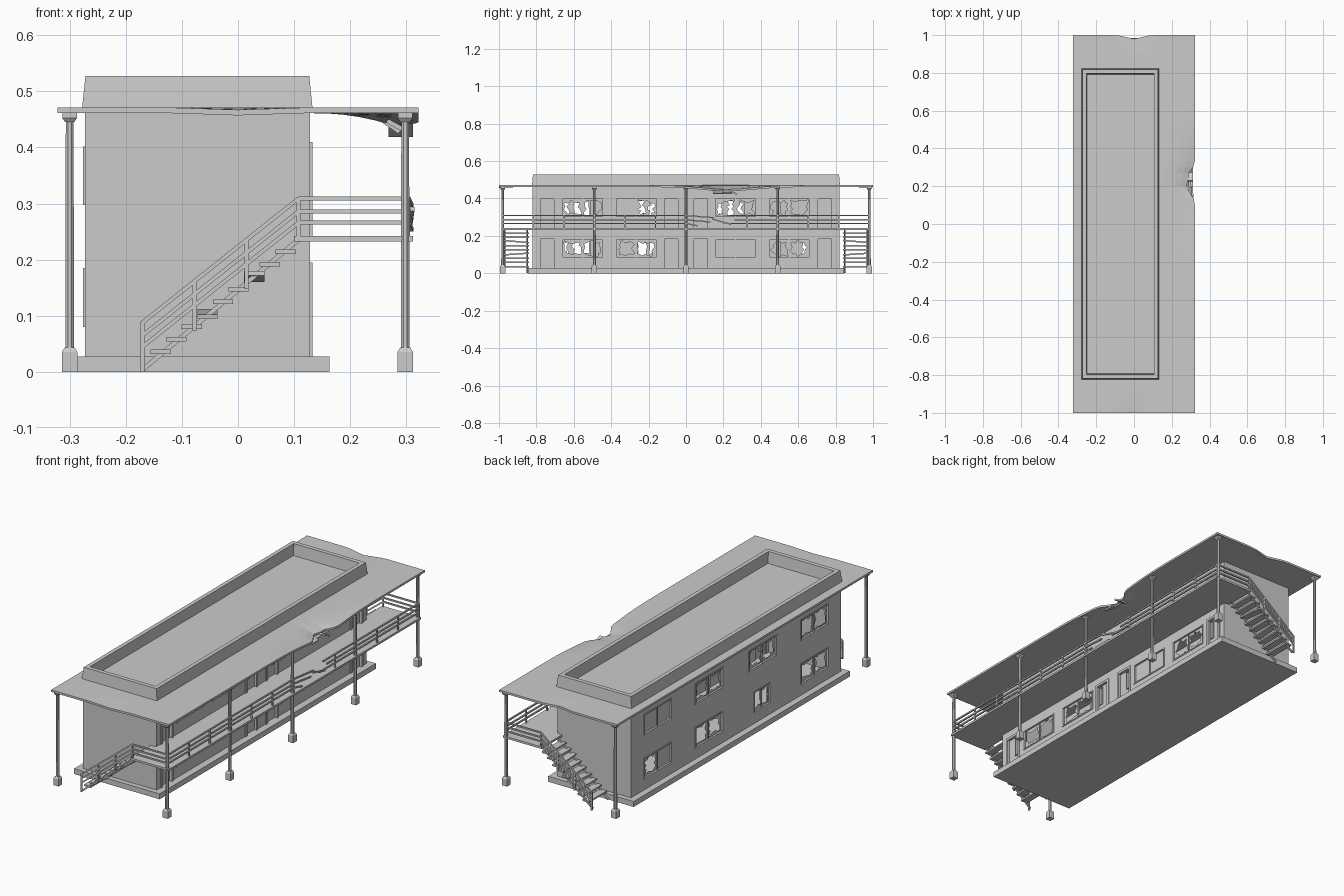
import bpy, bmesh, math, random
from mathutils import Matrix, Vector

if "Cube" in bpy.data.objects:
    bpy.data.objects.remove(bpy.data.objects["Cube"])

random.seed(4)

def finish(bm, name):
    bmesh.ops.recalc_face_normals(bm, faces=bm.faces)
    me = bpy.data.meshes.new(name)
    bm.to_mesh(me)
    bm.free()
    ob = bpy.data.objects.new(name, me)
    bpy.context.collection.objects.link(ob)
    return ob

def box(bm, lo, hi, rot=None):
    lo, hi = Vector(lo), Vector(hi)
    m = Matrix.Translation((lo + hi) / 2)
    if rot:
        m = m @ Matrix.Rotation(rot[0], 4, rot[1])
    m = m @ Matrix.Diagonal((*(hi - lo), 1))
    bmesh.ops.create_cube(bm, size=1, matrix=m)

def bar(bm, p, q, w=0.007):
    p, q = Vector(p), Vector(q)
    m = Matrix.Translation((p + q) / 2) @ (q - p).to_track_quat('Z', 'Y').to_matrix().to_4x4()
    bmesh.ops.create_cube(bm, size=1, matrix=m @ Matrix.Diagonal((w, w, (q - p).length, 1)))

def cone(bm, x, y, z0, z1, r0, r1, n):
    m = Matrix.Translation((x, y, (z0 + z1) / 2)) @ Matrix.Rotation(math.pi / n, 4, 'Z')
    bmesh.ops.create_cone(bm, cap_ends=True, segments=n, radius1=r0, radius2=r1, depth=z1 - z0, matrix=m)

# Foundation slab
bm = bmesh.new()
box(bm, (-0.305, -0.845, 0), (0.163, 0.845, 0.027))
finish(bm, "foundation")

# Long walls with openings (y0, y1, z0, z1)
def long_wall(name, x0, x1, holes):
    bm = bmesh.new()
    ys = sorted({-0.82, 0.82, *[v for h in holes for v in h[:2]]})
    zs = sorted({0.027, 0.465, *[v for h in holes for v in h[2:]]})
    for a, b in zip(ys, ys[1:]):
        for c, d in zip(zs, zs[1:]):
            if not any(h[0] < (a + b) / 2 < h[1] and h[2] < (c + d) / 2 < h[3] for h in holes):
                bm.faces.new([bm.verts.new((x0, y, z)) for y, z in ((a, c), (b, c), (b, d), (a, d))])
    bmesh.ops.remove_doubles(bm, verts=bm.verts, dist=1e-5)
    r = bmesh.ops.extrude_face_region(bm, geom=bm.faces[:] , use_keep_orig=True)
    bmesh.ops.translate(bm, verts=[g for g in r["geom"] if isinstance(g, bmesh.types.BMVert)], vec=(x1 - x0, 0, 0))
    finish(bm, name)

LEVELS = ((0.08, 0.185), (0.297, 0.402))
front_windows = [(y - 0.112, y + 0.112, *l) for l in LEVELS for y in (-0.552, -0.265, 0.265, 0.552)]
doors = [(y - 0.04, y + 0.04, z, z + 0.16) for z in (0.027, 0.242) for y in (-0.742, -0.08, 0.08, 0.742)]
back_windows = [(y - 0.11, y + 0.11, *l) for l in LEVELS for y in (-0.615, -0.21, 0.21, 0.61)]
back_windows[1] = (-0.27, -0.14, *LEVELS[0])
long_wall("balcony_side_wall", 0.128, 0.108, front_windows + doors)
long_wall("rear_wall", -0.273, -0.253, back_windows)
bm = bmesh.new()
for s in (-1, 1):
    box(bm, (-0.273, min(s * 0.80, s * 0.82), 0.027), (0.128, max(s * 0.80, s * 0.82), 0.465))
finish(bm, "end_walls")

# Window frames and broken glass
frames, glass = bmesh.new(), bmesh.new()

def surround(bm, h, x0, x1, w, sill=True):
    y0, y1, z0, z1 = h
    box(bm, (x0, y0, z0), (x1, y0 + w, z1))
    box(bm, (x0, y1 - w, z0), (x1, y1, z1))
    box(bm, (x0, y0 + w, z1 - w), (x1, y1 - w, z1))
    if sill:
        box(bm, (x0, y0 + w, z0), (x1, y1 - w, z0 + w))

def pane(x, y0, y1, z0, z1, whole):
    cy, cz, n = (y0 + y1) / 2, (z0 + z1) / 2, 5
    cs = [(y0, z0), (y1, z0), (y1, z1), (y0, z1)]
    rim = [(a[0] + (b[0] - a[0]) * i / n, a[1] + (b[1] - a[1]) * i / n)
           for a, b in zip(cs, cs[1:] + cs[:1]) for i in range(n)]
    out = [glass.verts.new((x, *p)) for p in rim]
    if whole:
        glass.faces.new(out)
        return
    inn = []
    for y, z in rim:
        f = random.uniform(0.5, 0.92)
        inn.append(glass.verts.new((x, cy + (y - cy) * f, cz + (z - cz) * f)))
    for i in range(len(out)):
        j = (i + 1) % len(out)
        glass.faces.new((out[i], out[j], inn[j], inn[i]))

for wins, xa, xb, intact in ((front_windows, 0.112, 0.131, {(2, 0), (2, 1), (5, 0)}),
                             (back_windows, -0.276, -0.257, {(7, 0), (7, 1), (3, 0)})):
    for i, h in enumerate(wins):
        y0, y1, z0, z1 = h
        surround(frames, h, xa, xb, 0.006)
        xm, ym = (xa + xb) / 2, (y0 + y1) / 2
        box(frames, (xm - 0.004, ym - 0.003, z0), (xm + 0.004, ym + 0.003, z1))
        pane(xm, y0 + 0.005, ym, z0 + 0.005, z1 - 0.005, (i, 0) in intact)
        pane(xm, ym, y1 - 0.005, z0 + 0.005, z1 - 0.005, (i, 1) in intact)
finish(frames, "window_frames")
finish(glass, "broken_glass")

# Doors with raised frames
bm = bmesh.new()
for y0, y1, z0, z1 in doors:
    surround(bm, (y0 - 0.008, y1 + 0.008, z0, z1 + 0.008), 0.115, 0.133, 0.012, False)
    box(bm, (0.112, y0, z0), (0.12, y1, z1))
    yc = y1 - 0.02 if y0 < -0.5 or 0 < y0 < 0.5 else y0 + 0.02
    surround(bm, (yc - 0.012, yc + 0.012, z0 + 0.055, z1 - 0.01), 0.118, 0.124, 0.004)
finish(bm, "doors")

# Roof slab: sagging, with a bite out of the balcony edge and a chip at the far end
bm = bmesh.new()
NX, NY = 16, 60
def roof_point(i, j):
    x, y = -0.322 + 0.644 * i / NX, -1 + 2 * j / NY
    z = 0.471
    if x > 0.14:
        k = (x - 0.14) / 0.182
        z -= 0.022 * k * k * math.exp(-((y - 0.22) / 0.2) ** 2)
        bite = 0.065 * max(0, 1 - abs(y - 0.22) / 0.1) * (0.8 + 0.2 * math.cos(j * 2.3))
        x -= bite * k
    if y > 0.9:
        y -= 0.02 * max(0, 1 - abs(x) / 0.09) * (y - 0.9) / 0.1
    if abs(y) > 0.9:
        z -= 0.004 * max(0, 1 - abs(x) / 0.12) * (abs(y) - 0.9) / 0.1
    return bm.verts.new((x, y, z))
g = [[roof_point(i, j) for j in range(NY + 1)] for i in range(NX + 1)]
for i in range(NX):
    for j in range(NY):
        bm.faces.new((g[i][j], g[i + 1][j], g[i + 1][j + 1], g[i][j + 1]))
r = bmesh.ops.extrude_face_region(bm, geom=bm.faces[:], use_keep_orig=True)
bmesh.ops.translate(bm, verts=[v for v in r["geom"] if isinstance(v, bmesh.types.BMVert)], vec=(0, 0, -0.01))
finish(bm, "roof_slab")

# Broken roof pieces hanging at the bite
bm = bmesh.new()
for x, y, z, a, ax in ((0.285, 0.17, 0.437, 0.5, 'Y'), (0.29, 0.25, 0.434, -0.5, 'X'), (0.27, 0.22, 0.44, 0.6, 'Y')):
    box(bm, (x - 0.022, y - 0.025, z - 0.004), (x + 0.022, y + 0.025, z + 0.004), (a, ax))
finish(bm, "roof_debris")

# Parapet ring, slightly tapered
bm = bmesh.new()
rings = []
for x0, x1, y, z in ((-0.278, 0.133, 0.824, 0.468), (-0.272, 0.127, 0.818, 0.527),
                     (-0.252, 0.107, 0.797, 0.527), (-0.25, 0.105, 0.79, 0.468)):
    rings.append([bm.verts.new(p) for p in ((x0, -y, z), (x1, -y, z), (x1, y, z), (x0, y, z))])
for a, b in zip(rings, rings[1:] + rings[:1]):
    for i in range(4):
        j = (i + 1) % 4
        bm.faces.new((a[i], a[j], b[j], b[i]))
finish(bm, "parapet")

# Roof columns with square plinths and capitals
bm = bmesh.new()
Q = math.sqrt(2)
for x, y in [(0.298, k * 0.49) for k in range(-2, 3)] + [(-0.3, -0.98), (-0.3, 0.98)]:
    cone(bm, x, y, 0, 0.035, 0.014 * Q, 0.014 * Q, 4)
    cone(bm, x, y, 0.035, 0.043, 0.014 * Q, 0.009 * Q, 4)
    cone(bm, x, y, 0.043, 0.447, 0.0085, 0.0075, 8)
    cone(bm, x, y, 0.445, 0.452, 0.008 * Q, 0.013 * Q, 4)
    cone(bm, x, y, 0.452, 0.462, 0.013 * Q, 0.013 * Q, 4)
finish(bm, "roof_columns")

# Balcony deck with end landings
bm = bmesh.new()
box(bm, (0.12, -0.985, 0.232), (0.312, 0.985, 0.242))
for s in (-1, 1):
    box(bm, (0.1, s * 0.905 - 0.08, 0.232), (0.12, s * 0.905 + 0.08, 0.242))
finish(bm, "balcony_deck")

# Balcony railing, broken near the roof damage
bm = bmesh.new()
RAILS = (0.266, 0.286, 0.309)
X = 0.303
for i in range(13):
    y = -0.98 + i * 1.96 / 12
    if i != 7:
        bar(bm, (X, y, 0.24), (X, y, 0.309))
for z, a, b in zip(RAILS, (0.06, 0.13, 0.15), (0.2, 0.26, 0.23)):
    bar(bm, (X, -0.98, z), (X, 0, z))
    bar(bm, (X, 0, z), (X + 0.006, a, z - 0.012))
    bar(bm, (X, b, z), (X, 0.98, z))
bar(bm, (X + 0.008, 0.14, 0.29), (X + 0.004, 0.24, 0.262))
for s in (-1, 1):
    for z in RAILS:
        bar(bm, (0.108, s * 0.98, z), (X, s * 0.98, z))
    bar(bm, (0.108, s * 0.98, 0.235), (0.108, s * 0.98, 0.312))
finish(bm, "balcony_railing")

# End stairs: stringers, treads (some knocked askew) and sloping handrails
for s, label in ((-1, "front"), (1, "back")):
    bm = bmesh.new()
    for y in (0.97, 0.85):
        bar(bm, (-0.17, s * y, 0.004), (0.108, s * y, 0.236), 0.008)
    for i in range(9):
        x, z = -0.138 + i * 0.0278, 0.036 + i * 0.0223
        tilt = {3: (0.07, 'X'), 6: (-0.08, 'X')}.get(i)
        box(bm, (x - 0.018, s * 0.91 - 0.07, z - 0.004), (x + 0.018, s * 0.91 + 0.07, z + 0.004), tilt)
    finish(bm, label + "_stairs")
    bm = bmesh.new()
    for k in range(3):
        x, z = -0.17 + k * 0.0927, k * 0.0737
        bar(bm, (x, s * 0.98, z), (x, s * 0.98, z + 0.09))
    for h in (0.045, 0.065, 0.088):
        bar(bm, (-0.17, s * 0.98, h), (0.108, s * 0.98, h + 0.221))
    finish(bm, label + "_stair_railing")
